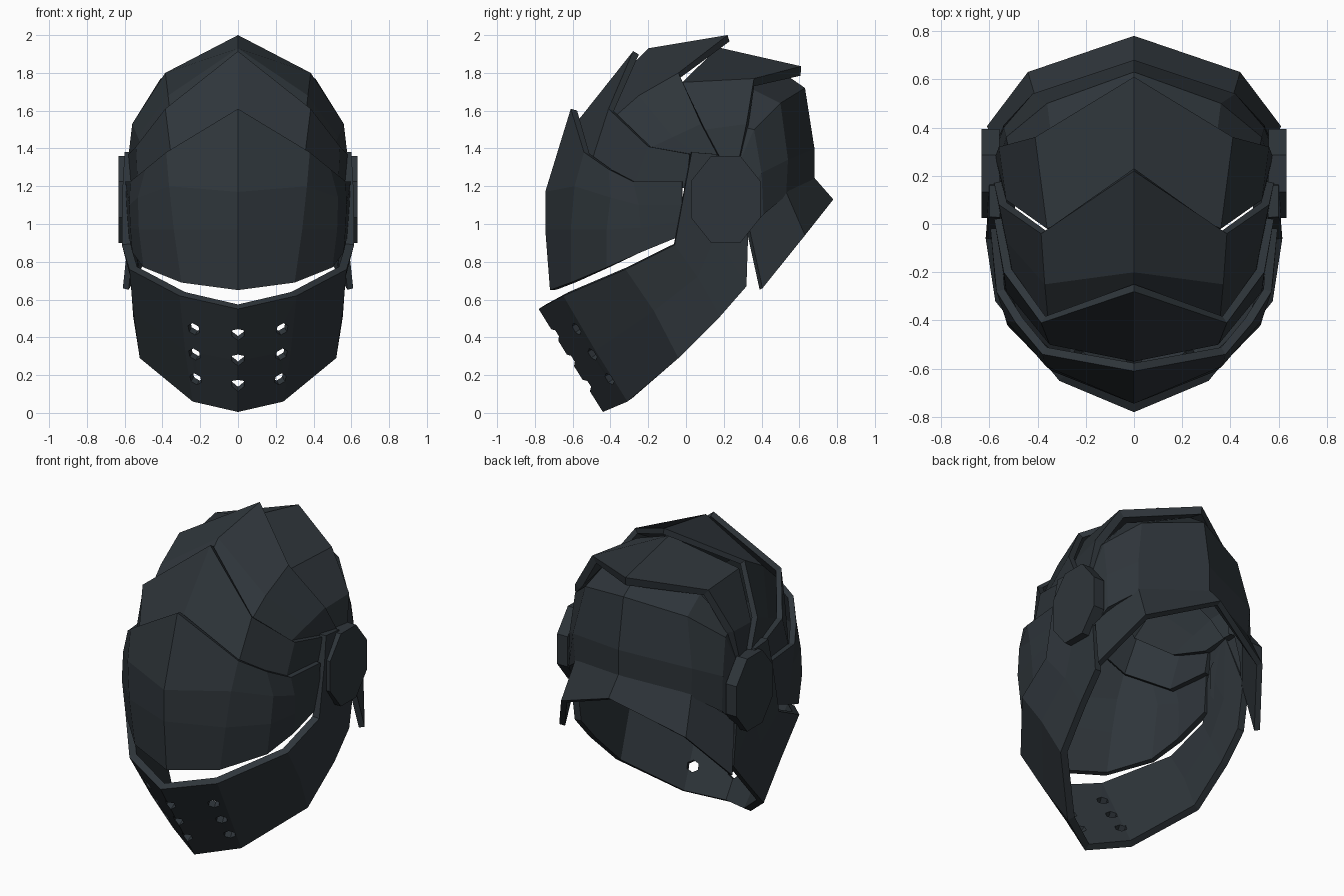
import bpy, bmesh, math
from mathutils import Vector, Matrix

if "Cube" in bpy.data.objects:
    bpy.data.objects.remove(bpy.data.objects["Cube"])

mat = bpy.data.materials.new("dark_steel")
mat.diffuse_color = (0.028, 0.036, 0.043, 1)
mat.use_nodes = True
mat.node_tree.nodes["Principled BSDF"].inputs["Base Color"].default_value = mat.diffuse_color


def link(name, bm, material=True):
    mesh = bpy.data.meshes.new(name)
    bm.to_mesh(mesh)
    bm.free()
    obj = bpy.data.objects.new(name, mesh)
    bpy.context.collection.objects.link(obj)
    if material:
        mesh.materials.append(mat)
    return obj


def plate(name, rows, thick=0.035):
    """Loft half-section rows (centre line to side), mirror them and thicken inward."""
    bm = bmesh.new()
    grid = [[bm.verts.new(p) for p in row] for row in rows]
    for a, b in zip(grid, grid[1:]):
        for i in range(len(a) - 1):
            bm.faces.new((a[i], a[i + 1], b[i + 1], b[i]))
    bm.normal_update()
    mid = Vector((0, 0, 1))
    if sum(f.normal.dot(f.calc_center_median() - mid) for f in bm.faces) < 0:
        bmesh.ops.reverse_faces(bm, faces=bm.faces[:])
    obj = link(name, bm)
    m = obj.modifiers.new("mirror", 'MIRROR')
    m.use_clip = True
    s = obj.modifiers.new("thickness", 'SOLIDIFY')
    s.thickness, s.offset = thick, -1
    return obj


# Face plate below the forehead
plate("visor", [
    [(0, -.72, .65), (.30, -.61, .69), (.50, -.42, .77), (.56, -.24, .85), (.58, -.02, .94)],
    [(0, -.745, .97), (.34, -.61, .97), (.525, -.42, .97), (.57, -.24, .98), (.585, -.02, 1.02)],
    [(0, -.745, 1.17), (.365, -.59, 1.2), (.53, -.40, 1.14), (.575, -.25, 1.1), (.59, -.02, 1.1)],
    [(0, -.61, 1.61), (.38, -.54, 1.38), (.49, -.41, 1.29), (.57, -.28, 1.225), (.595, -.02, 1.225)]])

# Overlapping skull plates, front to back
plate("forehead_plate", [
    [(0, -.57, 1.55), (.35, -.50, 1.33), (.53, -.28, 1.19), (.565, 0, 1.19)],
    [(0, -.28, 1.915), (.385, -.41, 1.61), (.54, -.20, 1.41), (.58, .02, 1.37)]])
plate("crown_plate", [
    [(0, -.31, 1.82), (.355, -.41, 1.54), (.50, -.22, 1.39), (.55, .02, 1.32)],
    [(0, -.20, 1.93), (.37, -.25, 1.68), (.53, -.07, 1.46), (.565, .09, 1.34)],
    [(0, .22, 2.0), (.385, -.04, 1.80), (.56, .08, 1.53), (.58, .17, 1.36)]])
plate("rear_crown_plate", [
    [(0, .17, 1.935), (.36, -.02, 1.75), (.53, .10, 1.50), (.555, .19, 1.33)],
    [(0, .61, 1.835), (.41, .36, 1.77), (.56, .32, 1.53), (.575, .28, 1.34)]], .05)
plate("back_plate", [
    [(0, .50, 1.81), (.34, .34, 1.72), (.51, .27, 1.52), (.54, .24, 1.34)],
    [(0, .63, 1.72), (.36, .50, 1.64), (.53, .36, 1.50), (.555, .28, 1.32)],
    [(0, .68, 1.40), (.42, .54, 1.34), (.54, .40, 1.27), (.57, .32, 1.15)],
    [(0, .68, 1.23), (.41, .53, 1.15), (.54, .41, 1.05), (.575, .33, .96)]])
plate("neck_guard", [
    [(0, .675, 1.25), (.41, .53, 1.17), (.575, .335, .98)],
    [(0, .78, 1.13), (.44, .63, .94), (.61, .405, .66)]])

# Chin guard with arms up to the side hubs
chin = plate("chin_guard", [
    [(0, -.78, .55), (.31, -.65, .62), (.575, -.32, .76), (.615, -.06, .89), (.61, 0, 1.22), (.60, .03, 1.38)],
    [(0, -.61, .275), (.28, -.48, .33), (.555, -.17, .54), (.57, .06, .72), (.59, .16, .95), (.60, .16, 1.37)],
    [(0, -.44, .005), (.24, -.31, .06), (.52, -.04, .29), (.555, .18, .51), (.56, .32, .67), (.59, .33, .98)]], .045)

# Breathing holes drilled through the chin guard
bm = bmesh.new()
tilt = Vector((0, -.84, -.54))
for i in range(3):
    y, z = -.70 + .075 * i, .41 - .14 * i
    for x, dy, dz in ((0, 0, 0), (.23, .13, .04), (-.23, .13, .04)):
        out = tilt + Vector((x * 1.4, 0, 0))
        bmesh.ops.create_cone(bm, cap_ends=True, segments=6, radius1=.036, radius2=.036, depth=.2,
                              matrix=Matrix.Translation((x, y + dy, z + dz)) @ out.to_track_quat('Z', 'Y').to_matrix().to_4x4())
drill = link("hole_cutter", bm, False)
drill.hide_render = True
drill.hide_viewport = True
cut = chin.modifiers.new("holes", 'BOOLEAN')
cut.operation, cut.object, cut.solver = 'DIFFERENCE', drill, 'EXACT'

# Octagonal hubs at the ears
for side, name in ((1, "hub_left"), (-1, "hub_right")):
    bm = bmesh.new()
    bmesh.ops.create_cone(bm, cap_ends=True, segments=8, radius1=1, radius2=1, depth=.075)
    turn = Matrix.Rotation(math.pi / 2, 4, 'Y') @ Matrix.Rotation(math.pi / 8, 4, 'Z')
    bm.transform(Matrix.Translation((side * .595, .21, 1.13)) @ Matrix.Diagonal((1, .2, .25, 1)) @ turn)
    link(name, bm)
